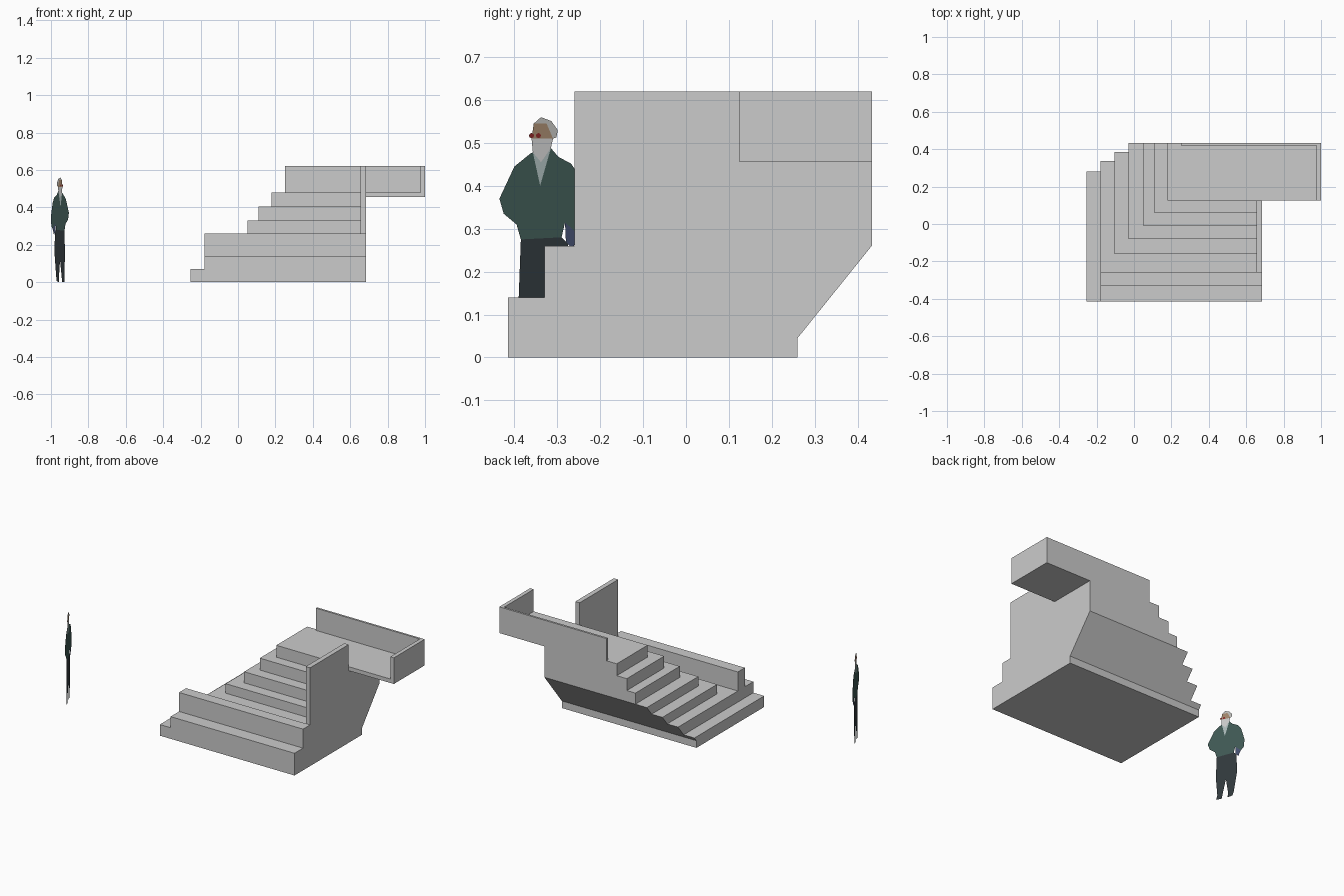
import bpy, bmesh, math

if "Cube" in bpy.data.objects:
    bpy.data.objects.remove(bpy.data.objects["Cube"])


def finish(name, bm, color=None):
    me = bpy.data.meshes.new(name)
    bm.to_mesh(me)
    bm.free()
    ob = bpy.data.objects.new(name, me)
    bpy.context.collection.objects.link(ob)
    if color:
        mat = bpy.data.materials.new(name + "_colour")
        mat.diffuse_color = (*color, 1)
        mat.use_nodes = True
        mat.node_tree.nodes["Principled BSDF"].inputs["Base Color"].default_value = mat.diffuse_color
        me.materials.append(mat)
    return ob


def prism(name, profile, x0, x1):
    """Extrude a (y, z) profile along x."""
    bm = bmesh.new()
    face = bm.faces.new([bm.verts.new((x0, y, z)) for y, z in profile])
    ext = bmesh.ops.extrude_face_region(bm, geom=[face])["geom"]
    bmesh.ops.translate(bm, vec=(x1 - x0, 0, 0),
                        verts=[v for v in ext if isinstance(v, bmesh.types.BMVert)])
    bmesh.ops.recalc_face_normals(bm, faces=bm.faces)
    return finish(name, bm)


def box(name, x0, x1, y0, y1, z0, z1):
    return prism(name, [(y0, z0), (y1, z0), (y1, z1), (y0, z1)], x0, x1)


BACK, RIGHT, INNER = 0.433, 0.685, 0.655


def back_y(z):
    """Sloping underside at the back of the stair."""
    t = min(max((z - 0.045) / 0.215, 0), 1)
    return 0.26 + t * (BACK - 0.26)


# Terraced stair body: stacked rectangular rings (left x, right x, front y, heights)
levels = [(-0.255, RIGHT, -0.415, (0, 0.045, 0.07)),
          (-0.18, RIGHT, -0.415, (0.07, 0.14)),
          (-0.105, INNER, -0.16, (0.14, 0.20)),
          (-0.03, INNER, -0.08, (0.20, 0.26)),
          (0.05, INNER, -0.01, (0.26, 0.33)),
          (0.11, INNER, 0.06, (0.33, 0.405)),
          (0.18, INNER, 0.125, (0.405, 0.48))]
bm = bmesh.new()
rings = []
for x0, x1, y0, heights in levels:
    for z in heights:
        yb = back_y(z)
        rings.append([bm.verts.new((x, y, z)) for x, y in
                      ((x0, y0), (x1, y0), (x1, yb), (x0, yb))])
bm.faces.new(rings[0][::-1])
for a, b in zip(rings, rings[1:]):
    for i in range(4):
        j = (i + 1) % 4
        bm.faces.new((a[i], a[j], b[j], b[i]))
bm.faces.new(rings[-1])
bmesh.ops.remove_doubles(bm, verts=bm.verts, dist=1e-4)
bmesh.ops.dissolve_degenerate(bm, edges=bm.edges, dist=1e-4)
bmesh.ops.recalc_face_normals(bm, faces=bm.faces)
finish("stair_body", bm)

# Low wall, side wall, upper landing and its parapets
box("front_low_wall", -0.18, RIGHT, -0.33, -0.26, 0.14, 0.26)
prism("side_wall", [(-0.26, 0.14), (-0.26, 0.62), (0.125, 0.62), (0.125, 0.48),
                    (BACK, 0.48), (BACK, 0.26), (back_y(0.14), 0.14)], INNER, RIGHT)
box("landing_floor", RIGHT, 1.0, 0.125, BACK, 0.455, 0.48)
box("back_parapet", 0.25, 1.0, 0.42, BACK, 0.48, 0.62)
box("end_parapet", 0.975, 1.0, 0.125, 0.42, 0.48, 0.62)


# Flat cut-out scale figure standing on an oblique vertical plane
def cutout(name, shapes, color, lift=0.0):
    bm = bmesh.new()
    for pts in shapes:
        bm.faces.new([bm.verts.new((-0.904 - 0.47 * (y + 0.435) + lift, y, z))
                      for y, z in pts])
    return finish(name, bm, color)


cutout("figure_trousers", [[
    (-0.385, 0.275), (-0.39, 0.14), (-0.382, 0.03), (-0.388, 0.0), (-0.358, 0.0),
    (-0.352, 0.03), (-0.334, 0.12), (-0.322, 0.03), (-0.325, 0.0), (-0.297, 0.005),
    (-0.29, 0.03), (-0.272, 0.15), (-0.275, 0.265), (-0.29, 0.28)]], (0.03, 0.04, 0.045))
cutout("figure_jacket", [[
    (-0.363, 0.475), (-0.40, 0.445), (-0.435, 0.37), (-0.425, 0.335), (-0.395, 0.31),
    (-0.385, 0.275), (-0.29, 0.28), (-0.282, 0.315), (-0.25, 0.285), (-0.235, 0.30),
    (-0.23, 0.35), (-0.25, 0.425), (-0.268, 0.452), (-0.297, 0.467), (-0.315, 0.488),
    (-0.34, 0.40), (-0.357, 0.478)]], (0.05, 0.10, 0.09))
cutout("figure_hand", [[(-0.282, 0.315), (-0.28, 0.27), (-0.265, 0.252),
                        (-0.25, 0.285)]], (0.06, 0.08, 0.16))
cutout("figure_shirt", [[(-0.357, 0.478), (-0.34, 0.40), (-0.315, 0.488),
                         (-0.338, 0.455)]], (0.40, 0.48, 0.48))
cutout("figure_beard", [[(-0.36, 0.51), (-0.357, 0.478), (-0.338, 0.455),
                         (-0.315, 0.488), (-0.31, 0.51)]], (1, 1, 1))
cutout("figure_face", [[(-0.36, 0.51), (-0.31, 0.51), (-0.325, 0.545),
                        (-0.355, 0.545)]], (0.36, 0.24, 0.15))
cutout("figure_hair", [[(-0.31, 0.51), (-0.302, 0.513), (-0.299, 0.53), (-0.314, 0.551),
                        (-0.338, 0.56), (-0.355, 0.545), (-0.325, 0.545)]], (0.5, 0.5, 0.48))
lens = [[(y + 0.006 * math.cos(a * math.pi / 4), 0.517 + 0.006 * math.sin(a * math.pi / 4))
         for a in range(8)] for y in (-0.36, -0.344)]
for side, lift in (("front", 0.001), ("rear", -0.001)):
    cutout("figure_glasses_" + side, lens, (0.25, 0.02, 0.02), lift)
